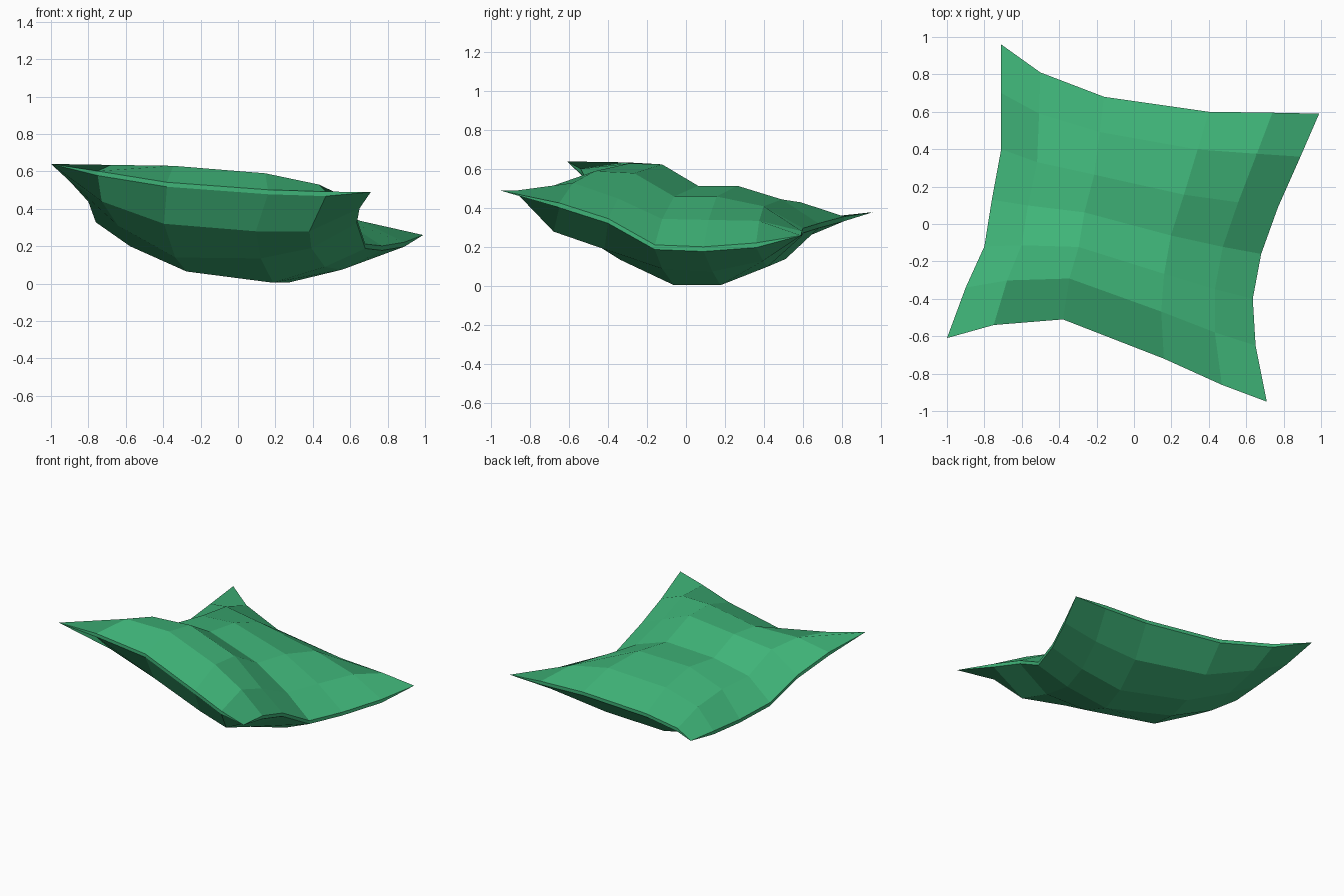
import bpy, bmesh
from mathutils import Vector

if "Cube" in bpy.data.objects:
    bpy.data.objects.remove(bpy.data.objects["Cube"])

# Seam edges of the cushion (corner to corner)
FRONT = [(-1, -.61, .64), (-.75, -.54, .59), (-.38, -.51, .53), (.16, -.72, .49), (.47, -.86, .48), (.71, -.95, .49)]
BACK = [(-.71, .96, .38), (-.5, .81, .345), (-.16, .68, .31), (.4, .6, .285), (.74, .595, .27), (.99, .59, .26)]
LEFT = [FRONT[0], (-.9, -.34, .56), (-.8, -.12, .45), (-.76, .13, .34), (-.71, .4, .31), (-.71, .7, .34), BACK[0]]
RIGHT = [FRONT[-1], (.65, -.65, .415), (.635, -.4, .335), (.68, -.16, .2), (.77, .09, .19), (.89, .36, .21), BACK[-1]]
U = [0, .14, .34, .67, .85, 1]
NU, NV = len(U), len(LEFT)

# Heights of the puffed faces, inner rows from front to back
TOP_Z = [(.635, .63, .59, .53), (.60, .625, .58, .45), (.48, .515, .46, .345),
         (.46, .515, .46, .34), (.43, .445, .41, .335)]
BOTTOM_Z = [(.44, .32, .28, .28), (.31, .14, .135, .19), (.2, .065, .005, .09),
            (.2, .06, .005, .075), (.25, .14, .10, .13)]
BOTTOM_SHIFT = [(-.05, -.1), (-.04, -.07), (-.01, 0), (0, .02), (0, .02)]
SEAM = .012


def coons(i, j):
    """Point of the sheet spanned between the four seam edges."""
    u, v = U[i], j / (NV - 1)
    f, b, l, r = (Vector(p) for p in (FRONT[i], BACK[i], LEFT[j], RIGHT[j]))
    c00, c10, c01, c11 = (Vector(p) for p in (FRONT[0], FRONT[-1], BACK[0], BACK[-1]))
    bil = (c00 * (1 - u) + c10 * u) * (1 - v) + (c01 * (1 - u) + c11 * u) * v
    return f * (1 - v) + b * v + l * (1 - u) + r * u - bil


def sheet(bm, top):
    """One cushion face as a grid of vertices and quads."""
    grid = []
    for j in range(NV):
        row = []
        for i in range(NU):
            p = coons(i, j)
            if 0 < i < NU - 1 and 0 < j < NV - 1:
                p.z = (TOP_Z if top else BOTTOM_Z)[j - 1][i - 1]
                if not top:
                    p.x += BOTTOM_SHIFT[j - 1][0]
                    p.y += BOTTOM_SHIFT[j - 1][1]
            elif not (i in (0, NU - 1) and j in (0, NV - 1)):
                p.z += SEAM if top else -SEAM
            row.append(bm.verts.new(p))
        grid.append(row)
    for j in range(NV - 1):
        for i in range(NU - 1):
            bm.faces.new((grid[j][i], grid[j][i + 1], grid[j + 1][i + 1], grid[j + 1][i]))
    return (grid[0] + [grid[j][-1] for j in range(1, NV)] + grid[-1][-2::-1]
            + [grid[j][0] for j in range(NV - 2, 0, -1)])


# Cushion: top and bottom sheets joined by a thin seam band
bm = bmesh.new()
upper, lower = sheet(bm, True), sheet(bm, False)
for k in range(len(upper)):
    n = (k + 1) % len(upper)
    bm.faces.new((upper[k], upper[n], lower[n], lower[k]))
bmesh.ops.remove_doubles(bm, verts=bm.verts, dist=.0005)
bmesh.ops.recalc_face_normals(bm, faces=bm.faces)
mesh = bpy.data.meshes.new("cushion")
bm.to_mesh(mesh)
bm.free()
cushion = bpy.data.objects.new("cushion", mesh)
bpy.context.collection.objects.link(cushion)

green = bpy.data.materials.new("green fabric")
green.diffuse_color = (.05, .46, .19, 1)
green.use_nodes = True
green.node_tree.nodes["Principled BSDF"].inputs["Base Color"].default_value = green.diffuse_color
mesh.materials.append(green)
